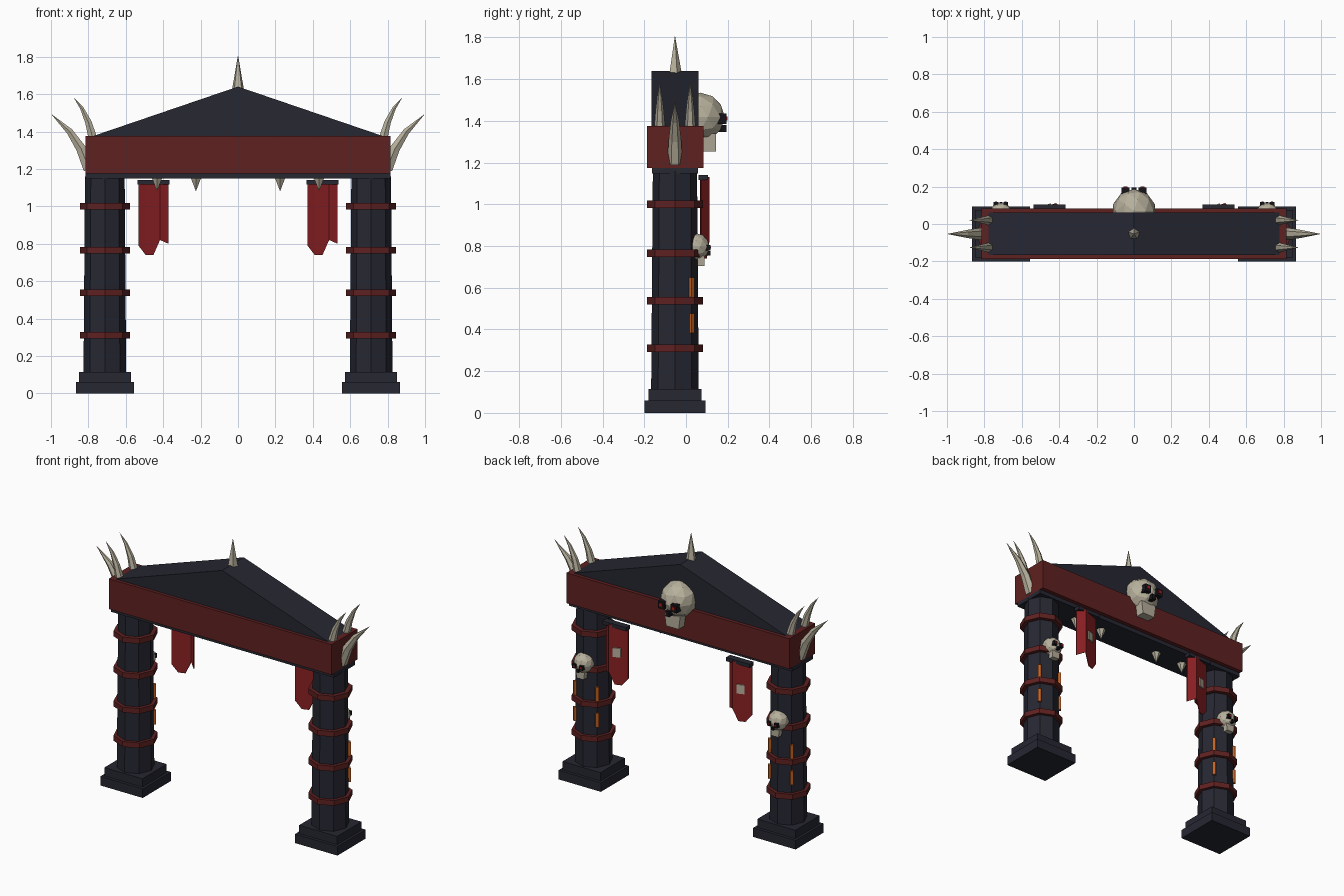
import bpy, bmesh, math
from mathutils import Vector, Matrix

cube = bpy.data.objects.get("Cube")
if cube:
    bpy.data.objects.remove(cube, do_unlink=True)

YC = -0.053  # depth of the gate's centre plane


def material(name, rgb):
    m = bpy.data.materials.new(name)
    m.use_nodes = True
    color = (*rgb, 1)
    m.diffuse_color = color
    m.node_tree.nodes["Principled BSDF"].inputs["Base Color"].default_value = color
    return m


STONE = material("dark stone", (0.019, 0.020, 0.031))
RED = material("dull red", (0.115, 0.015, 0.015))
CLOTH = material("banner red", (0.25, 0.014, 0.016))
BONE = material("bone", (0.47, 0.43, 0.33))
BLACK = material("socket black", (0.008, 0.007, 0.010))
GLOW = material("eye red", (0.40, 0.012, 0.012))
ORANGE = material("rune orange", (0.55, 0.12, 0.015))


def finish(name, bm, mat):
    bmesh.ops.recalc_face_normals(bm, faces=bm.faces)
    mesh = bpy.data.meshes.new(name)
    bm.to_mesh(mesh)
    bm.free()
    mesh.materials.append(mat)
    obj = bpy.data.objects.new(name, mesh)
    bpy.context.collection.objects.link(obj)
    return obj


def box(name, center, size, mat, turn=0.0, taper=1.0):
    bm = bmesh.new()
    bmesh.ops.create_cube(bm, size=1)
    for v in bm.verts:
        if v.co.z < 0:
            v.co.x *= taper
    bmesh.ops.scale(bm, vec=size, verts=bm.verts)
    bmesh.ops.rotate(bm, matrix=Matrix.Rotation(turn, 3, 'Z'), verts=bm.verts)
    bmesh.ops.translate(bm, vec=center, verts=bm.verts)
    return finish(name, bm, mat)


def prism(name, center, r1, r2, height, sides, mat):
    bm = bmesh.new()
    bmesh.ops.create_cone(bm, cap_ends=True, segments=sides, radius1=r1,
                          radius2=r2, depth=height)
    bmesh.ops.translate(bm, vec=center, verts=bm.verts)
    return finish(name, bm, mat)


def extrude(name, bm, faces, vec, mat):
    out = bmesh.ops.extrude_face_region(bm, geom=faces)
    moved = [g for g in out["geom"] if isinstance(g, bmesh.types.BMVert)]
    bmesh.ops.translate(bm, vec=vec, verts=moved)
    return finish(name, bm, mat)


def horn(name, path, radii, mat, sides=6):
    """Tapered tube through points lying in one xz plane, ending in a tip."""
    pts = [Vector(p) for p in path]
    bm = bmesh.new()
    rings = []
    for i, p in enumerate(pts[:-1]):
        along = (pts[i + 1] - pts[max(i - 1, 0)]).normalized()
        across = Vector((0, 1, 0))
        other = along.cross(across)
        angles = [2 * math.pi * k / sides for k in range(sides)]
        rings.append([bm.verts.new(p + radii[i] * (across * math.cos(a) + other * math.sin(a)))
                      for a in angles])
    tip = bm.verts.new(pts[-1])
    bm.faces.new(rings[0])
    for k in range(sides):
        n = (k + 1) % sides
        for a, b in zip(rings, rings[1:]):
            bm.faces.new((a[k], a[n], b[n], b[k]))
        bm.faces.new((rings[-1][k], rings[-1][n], tip))
    return finish(name, bm, mat)


def skull(name, center, s):
    """Faceted skull facing the back (+y)."""
    c = Vector(center)
    bm = bmesh.new()
    bmesh.ops.create_icosphere(bm, subdivisions=2, radius=0.117 * s)
    bmesh.ops.translate(bm, vec=c, verts=bm.verts)
    finish(name + "_cranium", bm, BONE)
    box(name + "_jaw", c + Vector((0, 0.043, -0.122)) * s,
        Vector((0.115, 0.06, 0.085)) * s, BONE, taper=0.8)
    for side in (-1, 1):
        box(name + "_eye_socket", c + Vector((side * 0.046, 0.1, -0.008)) * s,
            Vector((0.044, 0.05, 0.05)) * s, BLACK)
        box(name + "_eye_glow", c + Vector((side * 0.046, 0.126, -0.006)) * s,
            Vector((0.02, 0.008, 0.02)) * s, GLOW)
    box(name + "_nose", c + Vector((0, 0.105, -0.055)) * s,
        Vector((0.028, 0.04, 0.035)) * s, BLACK)


def banner(name, x):
    """Folded cloth hanging on a short rod, with a plate on its back."""
    # offset in x, depth, lower edge height
    folds = [(-0.08, 0.072, 0.79), (-0.042, 0.086, 0.74), (0.0, 0.1, 0.74),
             (0.035, 0.112, 0.82), (0.08, 0.075, 0.80)]
    bm = bmesh.new()
    top = [bm.verts.new((x + dx, y, 1.13)) for dx, y, z in folds]
    low = [bm.verts.new((x + dx, y, z)) for dx, y, z in folds]
    faces = [bm.faces.new((top[i], top[i + 1], low[i + 1], low[i])) for i in range(4)]
    extrude(name + "_cloth", bm, faces, (0, -0.006, 0), CLOTH)
    box(name + "_rod", (x, 0.083, 1.128), (0.172, 0.044, 0.024), STONE)
    box(name + "_plate", (x - 0.015, 0.098, 0.955), (0.05, 0.009, 0.06), BONE,
        turn=math.atan2(0.04, 0.115))


# Lintel beam, its underside slab and the gable
box("lintel_beam", (0, YC + 0.002, 1.275), (1.63, 0.27, 0.2), RED)
box("lintel_soffit", (0, YC, 1.163), (1.63, 0.22, 0.03), STONE)
gable = bmesh.new()
corners = [(-0.78, 1.374), (0.78, 1.374), (0, 1.64)]
tri = gable.faces.new([gable.verts.new((px, YC - 0.112, pz)) for px, pz in corners])
extrude("gable_roof", gable, [tri], (0, 0.226, 0), STONE)

prism("roof_spike", (0, YC, 1.715), 0.034, 0, 0.19, 5, BONE)
skull("gable_skull", (0, 0.07, 1.418), 1.0)

for side, label in ((1, "left"), (-1, "right")):
    px = side * 0.712
    # Pillar
    box(label + "_plinth", (px, YC, 0.03), (0.31, 0.293, 0.06), STONE)
    box(label + "_plinth_step", (px, YC, 0.0875), (0.278, 0.254, 0.055), STONE)
    prism(label + "_column", (px, YC, 0.635), 0.114, 0.106, 1.05, 8, STONE)
    for z in (0.31, 0.537, 0.765, 1.0):
        prism(label + "_column_band", (px, YC, z), 0.134, 0.134, 0.035, 8, RED)
    # Glowing runes on the two rear edges of the column
    for dx in (-1, 1):
        for z in (0.43, 0.602):
            box(label + "_rune", (px + dx * 0.08, YC + 0.08, z), (0.02, 0.02, 0.092),
                ORANGE, turn=math.pi / 4)
    skull(label + "_pillar_skull", (px, 0.048, 0.796), 0.56)
    # Horns at the lintel end
    horn(label + "_side_horn",
         [(side * a, YC, z) for a, z in ((0.795, 1.2), (0.84, 1.31), (0.9, 1.4), (1.0, 1.495))],
         (0.036, 0.03, 0.02), BONE)
    for y in (YC - 0.073, YC + 0.073):
        horn(label + "_roof_horn",
             [(side * a, y, z) for a, z in ((0.775, 1.36), (0.8, 1.45), (0.835, 1.525), (0.88, 1.585))],
             (0.027, 0.02, 0.011), BONE)
    # Fangs below the lintel
    for fx in (0.225, 0.433):
        prism(label + "_fang", (side * fx, YC, 1.115), 0, 0.031, 0.07, 6, BONE)
    banner(label + "_banner", side * 0.452)
